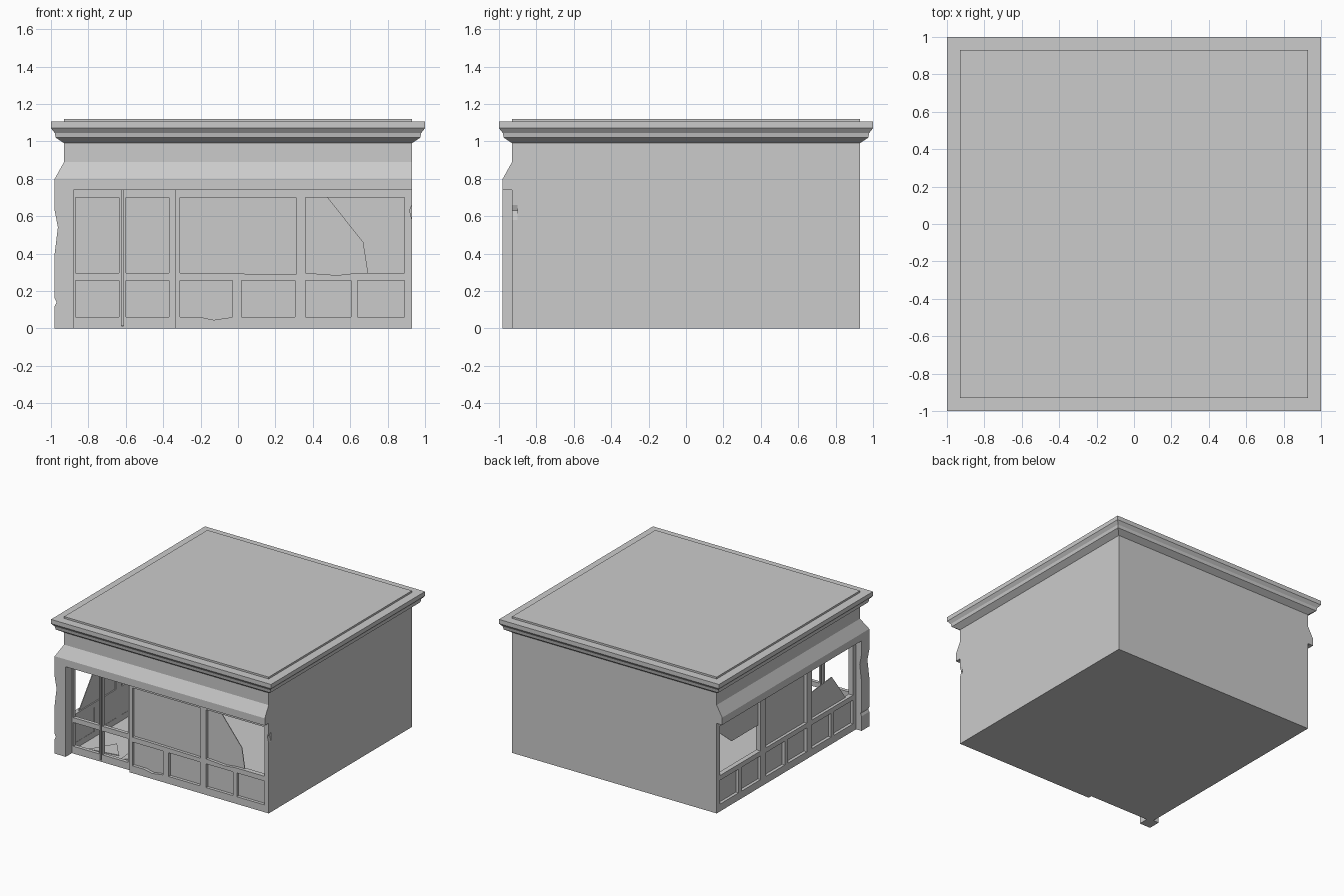
import bpy, bmesh, math
from mathutils import Matrix

if "Cube" in bpy.data.objects:
    bpy.data.objects.remove(bpy.data.objects["Cube"])

R90 = Matrix.Rotation(math.pi / 2, 4, 'X')
FRONT = R90                                              # (u, v) -> (x, z), outward -y
LEFT = Matrix.Rotation(-math.pi / 2, 4, 'Z') @ R90       # (u, v) -> (-y, z), outward -x
FLAT = Matrix.Identity(4)                                # (u, v) -> (x, y), outward +z


def add(name, me):
    ob = bpy.data.objects.new(name, me)
    bpy.context.collection.objects.link(ob)
    return ob


def panel(name, side, outer, holes, near, far):
    """Flat sheet with holes, lying between two distances along the outward axis."""
    cu = bpy.data.curves.new(name + "_outline", 'CURVE')
    cu.dimensions, cu.fill_mode, cu.extrude = '2D', 'BOTH', abs(far - near) / 2
    for pts in [outer] + holes:
        sp = cu.splines.new('POLY')
        sp.points.add(len(pts) - 1)
        for p, (u, v) in zip(sp.points, pts):
            p.co = (u, v, 0, 1)
        sp.use_cyclic_u = True
    tmp = add(name + "_outline", cu)
    bpy.context.view_layer.update()
    me = bpy.data.meshes.new_from_object(
        tmp.evaluated_get(bpy.context.evaluated_depsgraph_get()))
    bpy.data.objects.remove(tmp)
    bm = bmesh.new()
    bm.from_mesh(me)
    bmesh.ops.remove_doubles(bm, verts=bm.verts, dist=1e-4)
    bmesh.ops.recalc_face_normals(bm, faces=bm.faces)
    bmesh.ops.transform(bm, verts=bm.verts,
                        matrix=side @ Matrix.Translation((0, 0, (near + far) / 2)))
    for f in bm.faces:
        f.smooth = False
    bm.to_mesh(me)
    bm.free()
    return add(name, me)


def rect(a, b, c, d):
    return [(a, c), (b, c), (b, d), (a, d)]


def loft(name, rings):
    """Stack of rectangles (low corner, high corner, z), capped at both ends."""
    bm = bmesh.new()
    loops = [[bm.verts.new((x, y, z)) for x, y in rect(a, b, a, b)] for a, b, z in rings]
    for lo, hi in zip(loops, loops[1:]):
        for i in range(4):
            j = (i + 1) % 4
            bm.faces.new((lo[i], lo[j], hi[j], hi[i]))
    bm.faces.new(loops[0][::-1])
    bm.faces.new(loops[-1])
    me = bpy.data.meshes.new(name)
    bm.to_mesh(me)
    bm.free()
    return add(name, me)


W, H = 0.93, 0.74            # half width of the walls, shopfront height
Z0, Z1 = 0.295, 0.70         # window band
P0, P1 = 0.06, 0.255         # lower panel band

# upper wall with sloped header on the front and left, then cornice and roof
loft("header", [(-.98, W, H), (-.98, W, .80), (-W, W, .89), (-W, W, .995)])
loft("cornice_roof", [(-s, s, z) for s, z in
     [(W, .99), (.975, 1.02), (.98, 1.045), (1, 1.07), (1, 1.105), (W, 1.105), (W, 1.12)]])

# solid back and right walls
panel("back_wall", FLAT, rect(-W, W, .90, W), [], 0, H)
panel("right_wall", FLAT, rect(.90, W, -.90, .90), [], 0, H)

# floor, notched behind the door
panel("floor", FLAT, [(-W, -.90), (-.335, -.90), (-.335, -W), (W, -W), (W, W), (-W, W)],
      [], 0, .012)

# chipped corner column
panel("corner_column", FRONT,
      [(-.98, 0), (-.88, 0), (-.88, H), (-.98, H), (-.98, .63), (-.963, .54), (-.98, .40),
       (-.98, .16), (-.97, .14), (-.98, .12)], [], .88, .98)

# front shopfront frame, with chipped sills
front_holes = [
    [(-.31, Z0), (-.17, Z0), (.31, .288), (.31, Z1), (-.31, Z1)],
    [(.36, Z0), (.38, Z0), (.53, .284), (.63, Z0), (.89, Z0), (.89, Z1), (.36, Z1)],
    [(-.31, P0), (-.20, P0), (-.13, .045), (-.03, P0), (-.03, P1), (-.31, P1)],
    rect(.02, .305, P0, P1), rect(.36, .605, P0, P1), rect(.64, .89, P0, P1)]
panel("front_frame", FRONT,
      [(-.335, 0), (W, 0), (W, .58), (.918, .63), (W, .66), (W, H), (-.335, H)],
      front_holes, .89, W)
panel("front_lower_boards", FRONT, rect(-.32, .91, .03, .275), [], .892, .905)
panel("front_middle_glass", FRONT, rect(-.32, .32, .28, .715), [], .90, .906)
panel("front_broken_glass", FRONT,
      [(.35, .28), (.70, .28), (.695, .30), (.67, .46), (.48, .70), (.47, .715), (.35, .715)],
      [], .90, .906)

# recessed double door, glass and lower boards missing
for name, a, b, c, d in (("left_door", -.88, -.622, -.868, -.635),
                         ("right_door", -.612, -.335, -.60, -.37)):
    panel(name, FRONT, rect(a, b, 0, H), [rect(c, d, Z0, Z1), rect(c, d, P0, P1)], .87, .90)

# left shopfront: three equal bays, two lower boards each
left_holes = []
for a in (-.89, -.29, .31):
    left_holes += [rect(a, a + .53, Z0, Z1), rect(a, a + .245, P0, P1),
                   rect(a + .285, a + .53, P0, P1)]
panel("left_frame", LEFT, rect(-W, .88, 0, H), left_holes, .89, W)
panel("left_lower_boards", LEFT, rect(-.91, .86, .03, .275), [], .892, .905)
panel("left_middle_glass", LEFT, rect(-.30, .25, .28, .715), [], .90, .906)
panel("left_hanging_glass", LEFT,
      [(-.90, .715), (-.90, .66), (-.70, .50), (-.35, .50), (-.35, .715)], [], .90, .906)
panel("left_standing_glass", LEFT,
      [(.30, .28), (.79, .28), (.60, .53), (.30, .50)], [], .90, .906)

# glass shards on the floor inside the door
for i, tri in enumerate(([(-.80, -.80), (-.55, -.76), (-.68, -.60)],
                         [(-.50, -.82), (-.38, -.70), (-.52, -.62)])):
    panel(f"floor_shard_{i}", FLAT, tri, [], .012, .018)
